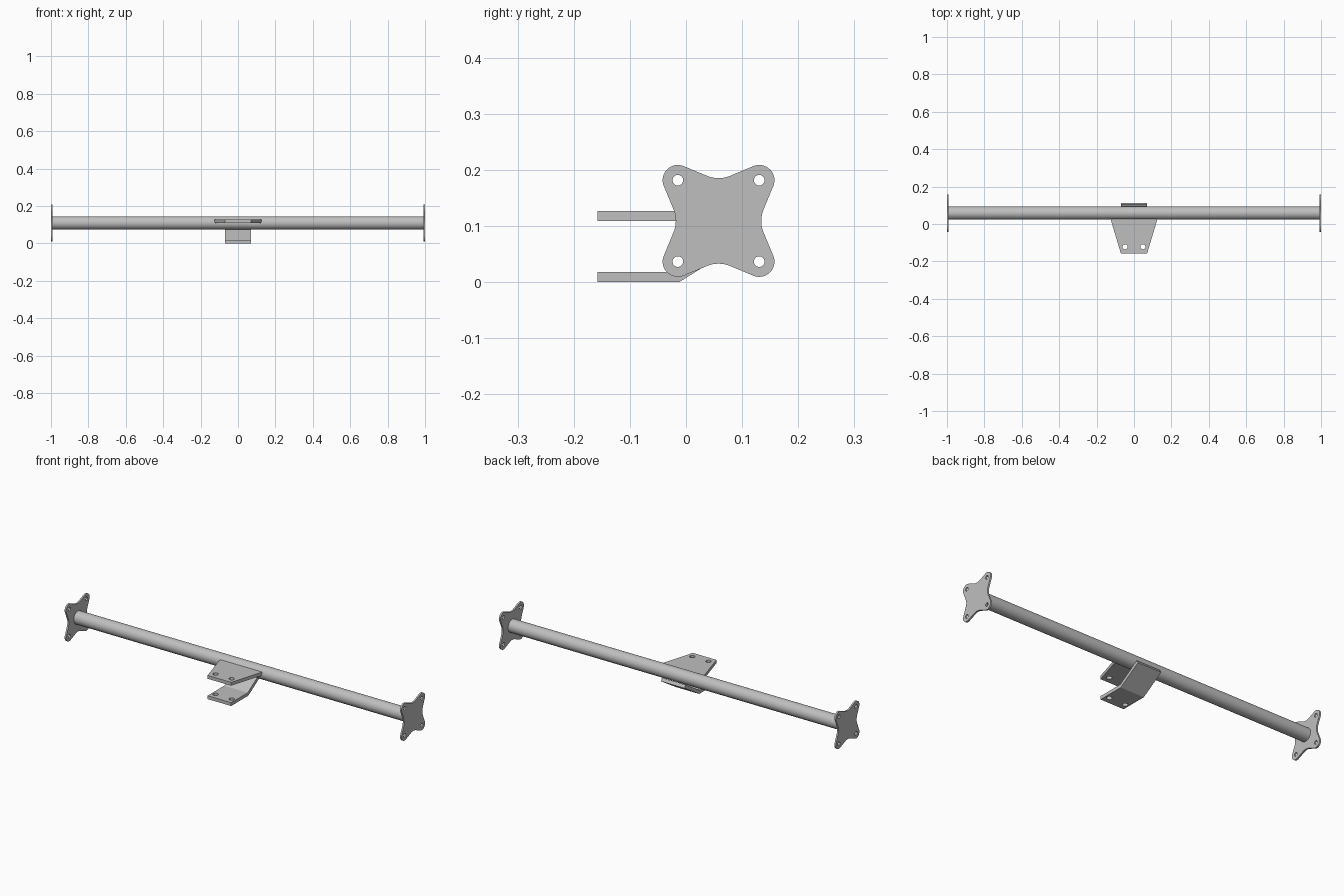
import bpy, bmesh
from math import sin, cos, tan, radians, pi
from mathutils import Matrix, Vector

cube = bpy.data.objects.get("Cube")
if cube:
    bpy.data.objects.remove(cube, do_unlink=True)

# Bare steel
steel = bpy.data.materials.new("grey steel")
steel.use_nodes = True
grey = (0.52, 0.52, 0.52, 1)
steel.diffuse_color = grey
steel.node_tree.nodes["Principled BSDF"].inputs["Base Color"].default_value = grey

AXIS_Y, AXIS_Z = 0.058, 0.109    # centre line of the tube
TUBE_R = 0.035
THICK = 0.018                    # bracket plate thickness
END_THICK = 0.009
FRONT = -0.158


def arc(cx, cy, r, start, end, steps):
    """Points along an arc, angles in degrees."""
    angles = [radians(start + (end - start) * i / steps) for i in range(steps + 1)]
    return [(cx + r * cos(a), cy + r * sin(a)) for a in angles]


def circle(cx, cy, r, sides=24):
    return arc(cx, cy, r, 0, 360, sides)[:-1]


def finish(obj):
    obj.data.materials.clear()
    obj.data.materials.append(steel)
    bpy.ops.object.select_all(action='DESELECT')
    obj.select_set(True)
    bpy.context.view_layer.objects.active = obj
    bpy.ops.object.shade_smooth_by_angle(angle=radians(30))
    return obj


def plate(name, outline, holes, thick, matrix, edit=None):
    """Flat plate with holes: filled 2D curve, thickened and turned into a mesh."""
    curve = bpy.data.curves.new(name, 'CURVE')
    curve.dimensions, curve.fill_mode, curve.extrude = '2D', 'BOTH', thick / 2
    for loop in [outline] + holes:
        spline = curve.splines.new('POLY')
        spline.points.add(len(loop) - 1)
        for point, (x, y) in zip(spline.points, loop):
            point.co = (x, y, 0, 1)
        spline.use_cyclic_u = True
    temp = bpy.data.objects.new(name + " outline", curve)
    bpy.context.collection.objects.link(temp)
    bpy.context.view_layer.update()
    graph = bpy.context.evaluated_depsgraph_get()
    mesh = bpy.data.meshes.new_from_object(temp.evaluated_get(graph))
    bpy.data.objects.remove(temp, do_unlink=True)
    mesh.name = name
    bm = bmesh.new()
    bm.from_mesh(mesh)
    bmesh.ops.remove_doubles(bm, verts=bm.verts, dist=1e-5)
    bm.transform(matrix)
    if edit:
        edit(bm)
    bmesh.ops.recalc_face_normals(bm, faces=bm.faces)
    bm.to_mesh(mesh)
    bm.free()
    obj = bpy.data.objects.new(name, mesh)
    bpy.context.collection.objects.link(obj)
    return finish(obj)


# Cross tube
bpy.ops.mesh.primitive_cylinder_add(
    vertices=48, radius=TUBE_R, depth=2 - 2 * END_THICK,
    location=(0, AXIS_Y, AXIS_Z), rotation=(0, pi / 2, 0))
tube = bpy.context.object
tube.name = "cross_tube"
finish(tube)

# End plates: four rounded lobes joined by shallow concave bays
HOLE, LOBE_R, TILT = 0.0725, 0.0272, 22
BAY_R, BAY_LOW = 0.0535, 0.0762
outline = []
for k in range(4):
    turn = Matrix.Rotation(k * pi / 2, 2)
    quarter = arc(HOLE, HOLE, LOBE_R, TILT - 45 + 45 - 2 * TILT, 90 + TILT, 16)
    quarter += arc(0, BAY_LOW + BAY_R, BAY_R, TILT - 90, -TILT - 90, 8)
    outline += [tuple(turn @ Vector(p)) for p in quarter]
bolt_holes = [circle(sx * HOLE, sy * HOLE, 0.0095) for sx in (-1, 1) for sy in (-1, 1)]
upright = Matrix(((0, 0, 1, 0), (1, 0, 0, 0), (0, 1, 0, 0), (0, 0, 0, 1)))
for side, label in ((1, "left"), (-1, "right")):
    place = Matrix.Translation((side * (1 - END_THICK / 2), AXIS_Y, AXIS_Z)) @ upright
    plate(label + "_end_plate", outline, bolt_holes, END_THICK, place)

# Upper bracket: tapered tab welded to the front of the tube
pin_holes = [circle(s * 0.048, -0.122, 0.0135) for s in (-1, 1)]
back = AXIS_Y - TUBE_R + 0.003
tab = [(-0.07, FRONT), (0.07, FRONT), (0.125, back), (-0.125, back)]
plate("upper_bracket", tab, pin_holes, THICK,
      Matrix.Translation((0, 0, AXIS_Z + THICK / 2)))

# Lower bracket: flat tab bent upwards so that it lies under the tube
BEND_Y, SLOPE, REACH = -0.012, radians(32), 0.147


def bend(bm):
    end = [v for v in bm.verts if v.co.y > BEND_Y - 0.001]
    face = next(f for f in bm.faces if all(v in end for v in f.verts))
    for v in end:
        if v.co.z > THICK / 2:
            v.co.y -= THICK * tan(SLOPE / 2)
    new = bmesh.ops.extrude_discrete_faces(bm, faces=[face])["faces"][0]
    for v in new.verts:
        v.co.y, v.co.z = ((BEND_Y + REACH * cos(SLOPE), REACH * sin(SLOPE))
                          if v.co.z < THICK / 2 else
                          (BEND_Y + REACH * cos(SLOPE) - THICK * sin(SLOPE),
                           REACH * sin(SLOPE) + THICK * cos(SLOPE)))


strip = [(-0.07, FRONT), (0.07, FRONT), (0.07, BEND_Y), (-0.07, BEND_Y)]
plate("lower_bracket", strip, pin_holes, THICK,
      Matrix.Translation((0, 0, THICK / 2)), bend)
